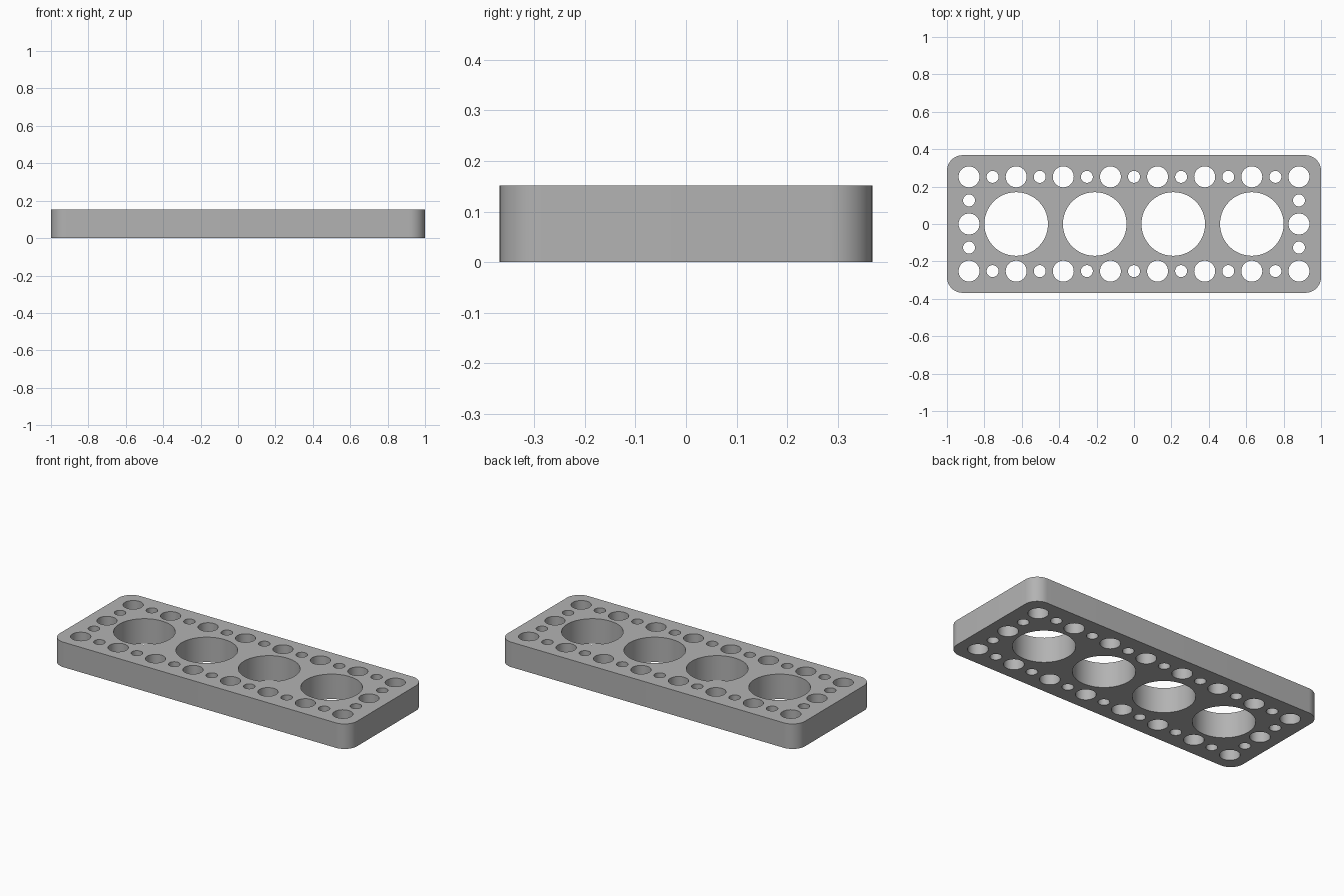
import bpy
import bmesh
from math import sin, cos, pi

cube = bpy.data.objects.get("Cube")
if cube:
    bpy.data.objects.remove(cube, do_unlink=True)

HALF_X, HALF_Y, HEIGHT, CORNER = 1.0, 0.368, 0.152, 0.084
PITCH = 0.252           # distance between neighbouring medium holes
SMALL, MEDIUM, LARGE = 0.032, 0.056, 0.17

grey = bpy.data.materials.new("plain grey")
grey.use_nodes = True
colour = (0.45, 0.45, 0.45, 1)
grey.diffuse_color = colour
grey.node_tree.nodes["Principled BSDF"].inputs["Base Color"].default_value = colour

outline = bpy.data.curves.new("plate_outline", 'CURVE')
outline.dimensions = '2D'
outline.fill_mode = 'BOTH'
outline.extrude = HEIGHT / 2


def add_loop(points):
    spline = outline.splines.new('POLY')
    spline.points.add(len(points) - 1)
    for point, (x, y) in zip(spline.points, points):
        point.co = (x, y, 0, 1)
    spline.use_cyclic_u = True


def arc(x, y, radius, start, sweep, steps):
    return [(x + radius * cos(start + sweep * i / steps),
             y + radius * sin(start + sweep * i / steps)) for i in range(steps + 1)]


def add_hole(x, y, radius, steps=48):
    add_loop(arc(x, y, radius, 0, 2 * pi, steps)[:-1])


# Rounded rectangular border
border = []
for quarter, (sx, sy) in enumerate([(1, 1), (-1, 1), (-1, -1), (1, -1)]):
    border += arc(sx * (HALF_X - CORNER), sy * (HALF_Y - CORNER),
                  CORNER, quarter * pi / 2, pi / 2, 12)
add_loop(border)

# Large holes along the middle
for i in range(4):
    add_hole((i - 1.5) * 0.42, 0, LARGE, 96)

# Alternating medium and small holes along the long edges
for y in (-PITCH, PITCH):
    for i in range(15):
        add_hole((i - 7) * PITCH / 2, y, SMALL if i % 2 else MEDIUM)

# Holes along the short edges
for x in (-3.5 * PITCH, 3.5 * PITCH):
    for i in (-1, 0, 1):
        add_hole(x, i * PITCH / 2, SMALL if i else MEDIUM)

# Turn the extruded outline into a welded mesh plate
helper = bpy.data.objects.new("outline_helper", outline)
bpy.context.collection.objects.link(helper)
evaluated = helper.evaluated_get(bpy.context.evaluated_depsgraph_get())
mesh = bpy.data.meshes.new_from_object(evaluated)
bpy.data.objects.remove(helper, do_unlink=True)

bm = bmesh.new()
bm.from_mesh(mesh)
bmesh.ops.remove_doubles(bm, verts=bm.verts, dist=0.0005)
bmesh.ops.translate(bm, verts=bm.verts, vec=(0, 0, HEIGHT / 2))
bmesh.ops.recalc_face_normals(bm, faces=bm.faces)
bm.to_mesh(mesh)
bm.free()
mesh.materials.clear()
mesh.materials.append(grey)

plate = bpy.data.objects.new("perforated_plate", mesh)
bpy.context.collection.objects.link(plate)
bpy.ops.object.select_all(action='DESELECT')
plate.select_set(True)
bpy.context.view_layer.objects.active = plate
bpy.ops.object.shade_smooth_by_angle(angle=pi / 6)
